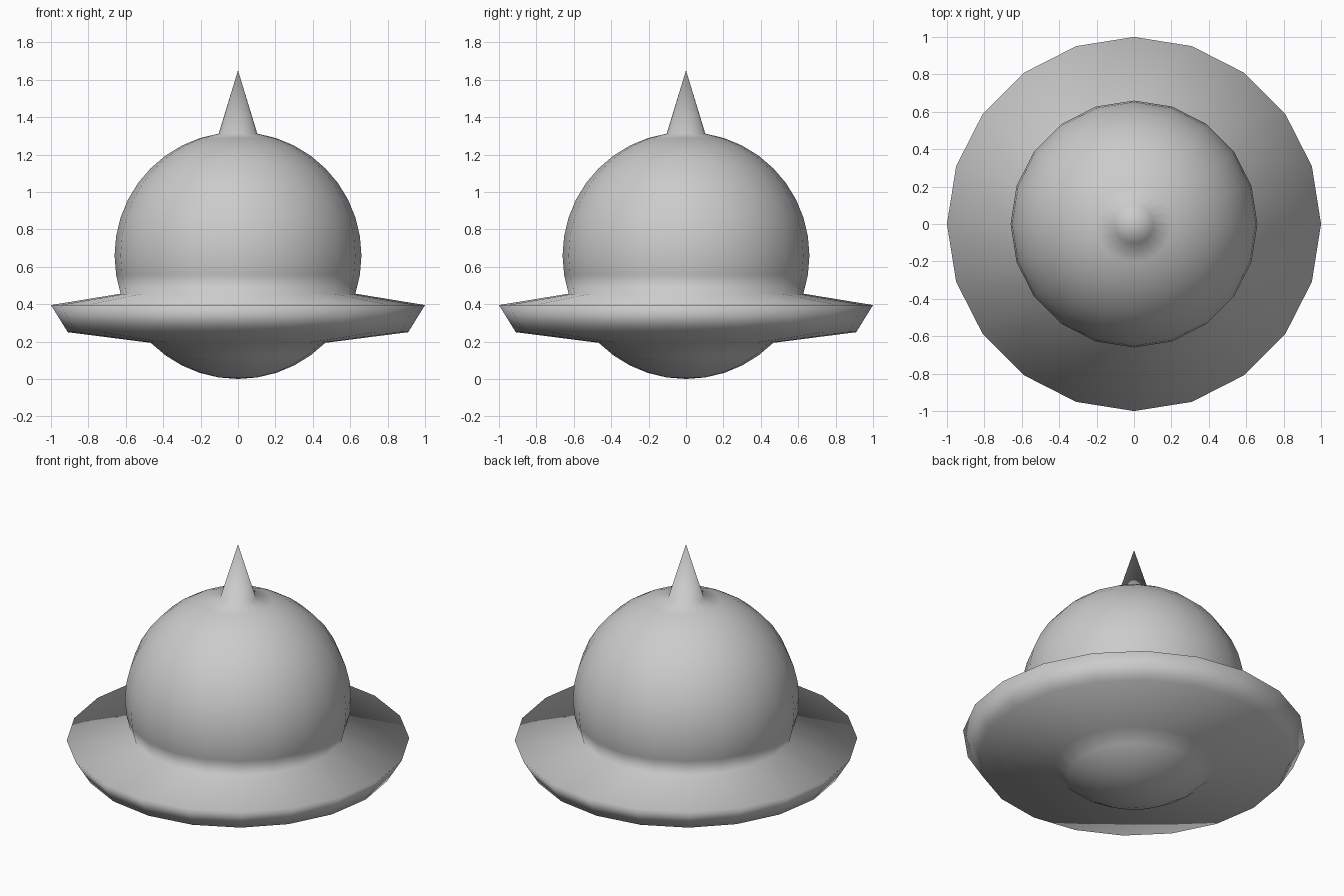
import bpy, bmesh
from math import sin, cos, radians, tau
from mathutils import Vector

if "Cube" in bpy.data.objects:
    bpy.data.objects.remove(bpy.data.objects["Cube"])

R = 0.66        # dome radius
SIDES = 20


def arc(start, end):
    """Points on the ball, angle measured up from its bottom pole in 9 degree steps."""
    return [(R * sin(radians(a)), R - R * cos(radians(a))) for a in range(start, end + 1, 9)]


def lathe(name, profile):
    bm = bmesh.new()
    verts = [bm.verts.new((r, 0, z)) for r, z in profile]
    edges = [bm.edges.new(pair) for pair in zip(verts, verts[1:])]
    bmesh.ops.spin(bm, geom=verts + edges, cent=Vector(), axis=(0, 0, 1),
                   angle=tau, steps=SIDES, use_merge=False)
    bmesh.ops.remove_doubles(bm, verts=bm.verts[:], dist=0.0005)
    bmesh.ops.recalc_face_normals(bm, faces=bm.faces[:])
    for f in bm.faces:
        f.smooth = True
    mesh = bpy.data.meshes.new(name)
    bm.to_mesh(mesh)
    bm.free()
    obj = bpy.data.objects.new(name, mesh)
    bpy.context.collection.objects.link(obj)
    return obj


# Rounded underside, flared brim, dome and top spike as one continuous skin
profile = arc(0, 45) + [(0.91, 0.25), (1.0, 0.395)] + arc(72, 171) + [(0.0, 1.65)]
lathe("spiked_helmet", profile)
